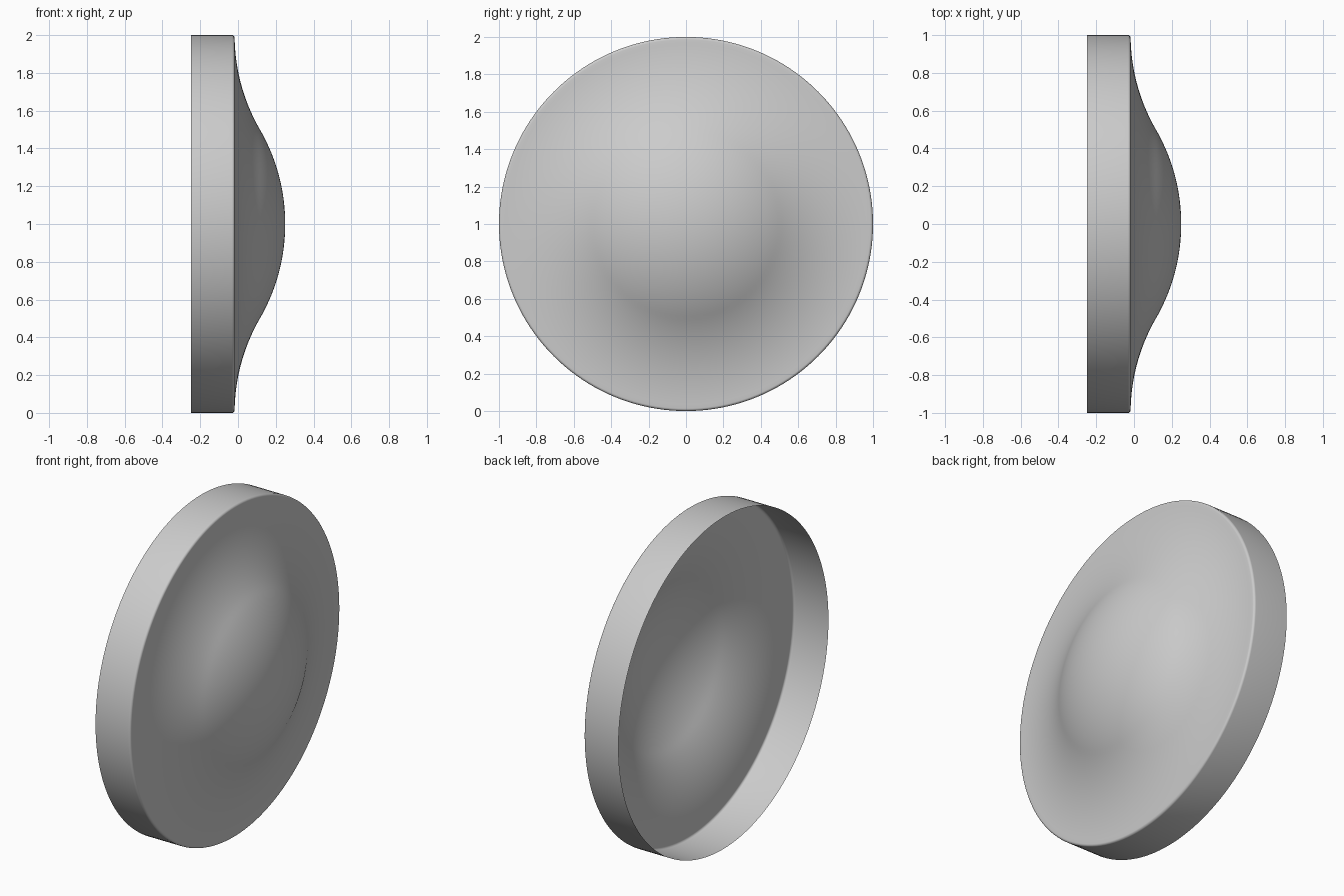
import bpy, bmesh, math

cube = bpy.data.objects.get("Cube")
if cube:
    bpy.data.objects.remove(cube, do_unlink=True)

grey = bpy.data.materials.new("plain_grey")
grey.use_nodes = True
colour = (0.6, 0.6, 0.6, 1)
grey.diffuse_color = colour
grey.node_tree.nodes["Principled BSDF"].inputs["Base Color"].default_value = colour

SEGMENTS = 160
BACK, TOP, FILLET = -0.25, 0.25, 0.014


def face_height(r):
    """Convex unit arc in the middle, blending into a matching concave arc."""
    if r < 0.5:
        return TOP - 1 + math.sqrt(1 - r * r)
    return TOP - 1 + math.sqrt(3) - math.sqrt(1 - (1 - r) ** 2)


# Profile as (radius, x): domed face, rounded edge, straight rim
face_end = 1 - FILLET
profile = [(face_end * i / 48, face_height(face_end * i / 48)) for i in range(49)]
edge = face_height(face_end) - FILLET
for i in range(1, 7):
    a = math.pi / 2 * (1 - i / 6)
    profile.append((face_end + FILLET * math.cos(a), edge + FILLET * math.sin(a)))
profile.append((1, BACK))

# Spin the profile about the x axis into an open-backed shell
bm = bmesh.new()
verts = [bm.verts.new((x, 0, 1 + r)) for r, x in profile]
edges = [bm.edges.new(pair) for pair in zip(verts, verts[1:])]
bmesh.ops.spin(bm, geom=verts + edges, cent=(0, 0, 1), axis=(1, 0, 0),
               angle=2 * math.pi, steps=SEGMENTS, use_merge=False)
bmesh.ops.remove_doubles(bm, verts=bm.verts, dist=0.0002)
bmesh.ops.recalc_face_normals(bm, faces=bm.faces)
# Face the shell outwards
centre_face = max(bm.faces, key=lambda f: f.calc_center_median().x)
if centre_face.normal.x < 0:
    bmesh.ops.reverse_faces(bm, faces=bm.faces)

mesh = bpy.data.meshes.new("domed_cap")
bm.to_mesh(mesh)
bm.free()
mesh.materials.append(grey)
cap = bpy.data.objects.new("domed_cap", mesh)
bpy.context.collection.objects.link(cap)
bpy.context.view_layer.objects.active = cap
cap.select_set(True)
bpy.ops.object.shade_smooth_by_angle(angle=math.radians(40))
